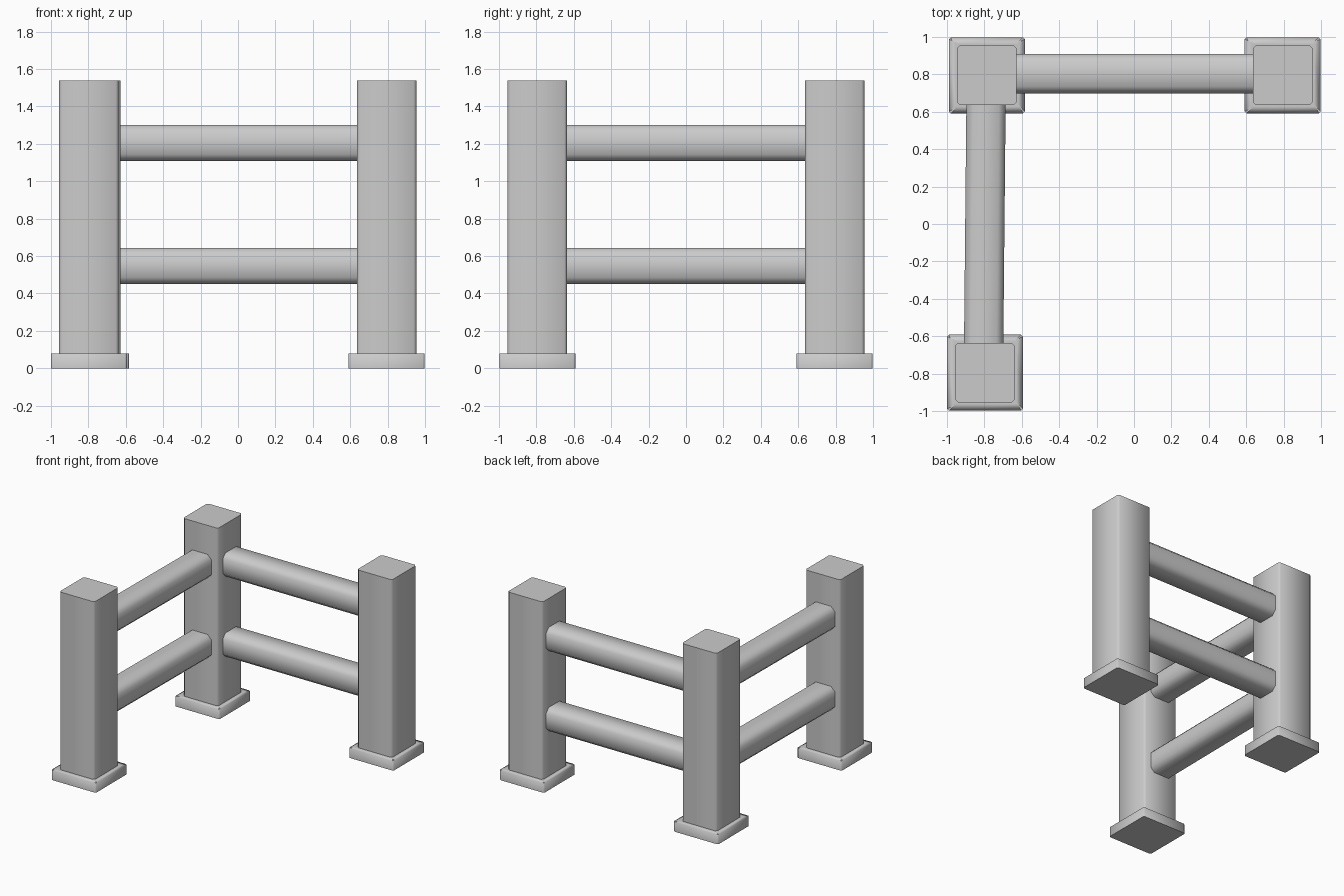
import bpy, bmesh
from math import radians, atan2
from mathutils import Vector, Matrix

if "Cube" in bpy.data.objects:
    bpy.data.objects.remove(bpy.data.objects["Cube"])


def prism(name, size, matrix, axis, bevel, inset_top=0):
    """Box with only the edges along one local axis chamfered."""
    bm = bmesh.new()
    bmesh.ops.create_cube(bm, size=1)
    bmesh.ops.scale(bm, vec=size, verts=bm.verts)
    long_edges = [e for e in bm.edges
                  if abs((e.verts[0].co - e.verts[1].co).normalized()[axis]) > 0.9]
    bmesh.ops.bevel(bm, geom=long_edges, offset=bevel, segments=1,
                    affect='EDGES', profile=0.5)
    bm.normal_update()
    if inset_top:
        top = [f for f in bm.faces if f.normal.z > 0.9]
        bmesh.ops.inset_region(bm, faces=top, thickness=inset_top)
    mesh = bpy.data.meshes.new(name)
    bm.to_mesh(mesh)
    bm.free()
    obj = bpy.data.objects.new(name, mesh)
    obj.matrix_world = matrix
    bpy.context.collection.objects.link(obj)
    bpy.ops.object.select_all(action='DESELECT')
    obj.select_set(True)
    bpy.context.view_layer.objects.active = obj
    if inset_top:
        # soft rim on top, flat underside
        for p in mesh.polygons:
            p.use_smooth = p.normal.z > -0.9
    else:
        bpy.ops.object.shade_smooth_by_angle(angle=radians(50))
    return obj


BASE_H, POST_TOP = 0.08, 1.54
posts = {
    "corner": Vector((-0.787, 0.795, 0)),
    "right": Vector((0.795, 0.795, 0)),
    "front": Vector((-0.797, -0.795, 0)),
}

# Posts standing on square foot plates
for label, p in posts.items():
    prism(f"{label}_foot", (0.406, 0.406, BASE_H),
          Matrix.Translation(p + Vector((0, 0, BASE_H / 2))), 2, 0.01, 0.04)
    prism(f"{label}_post", (0.318, 0.318, POST_TOP - BASE_H),
          Matrix.Translation(p + Vector((0, 0, (POST_TOP + BASE_H) / 2))), 2, 0.015)

# Two chamfered rails on each side, ends tucked into the posts
sides = {
    "back": (Vector((-0.67, 0.804, 0)), Vector((0.67, 0.804, 0))),
    "left": (Vector((-0.804, -0.67, 0)), Vector((-0.791, 0.67, 0))),
}
for side, (a, b) in sides.items():
    d = b - a
    for level, z in (("lower", 0.547), ("upper", 1.205)):
        m = (Matrix.Translation((a + b) / 2 + Vector((0, 0, z)))
             @ Matrix.Rotation(atan2(d.y, d.x), 4, 'Z'))
        prism(f"{side}_{level}_rail", (d.length, 0.21, 0.194), m, 0, 0.036)
